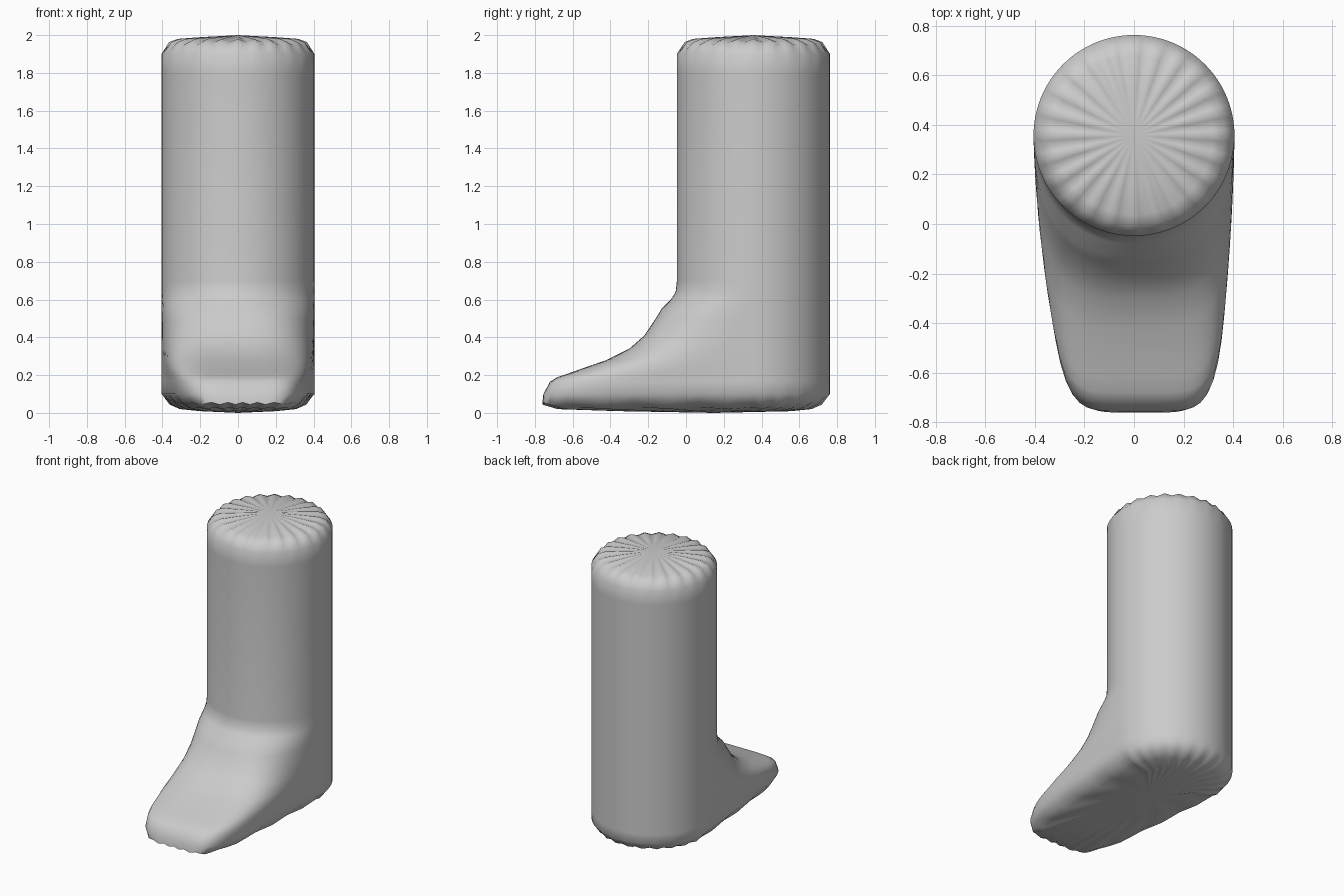
import bpy, bmesh, math

cube = bpy.data.objects.get("Cube")
if cube:
    bpy.data.objects.remove(cube, do_unlink=True)

SEGMENTS = 96
PLEATS = 24
AXIS_Y = 0.357
R = 0.405

# One plain grey material
grey = bpy.data.materials.new("plain grey")
grey.use_nodes = True
grey.diffuse_color = (0.6, 0.6, 0.6, 1)
grey.node_tree.nodes["Principled BSDF"].inputs["Base Color"].default_value = grey.diffuse_color

# Cross-sections from sole to crown: height, heel radius, front y, pleat depth
sole = [(0.012, 0.2, -0.35, 0.003), (0.025, 0.31, -0.68, 0.005),
        (0.05, 0.365, -0.76, 0.006), (0.1, R, -0.755, 0)]
instep = [(0.165, -0.72), (0.19, -0.68), (0.21, -0.62), (0.235, -0.55),
          (0.28, -0.42), (0.34, -0.3), (0.41, -0.22), (0.5, -0.16),
          (0.55, -0.13), (0.6, -0.08), (0.64, -0.055), (0.7, -0.048)]
crown = [(1.8, R, 0), (1.9, R, 0), (1.955, 0.365, 0.008),
         (1.972, 0.32, 0.008), (1.985, 0.2, 0.004)]
rows = sole + [(z, R, y, 0) for z, y in instep]
rows += [(z, r, AXIS_Y - r, p) for z, r, p in crown]


def ring(bm, z, r, front, pleat):
    """Round heel half, front half stretched into a squarer toe."""
    depth = AXIS_Y - front
    reach = max(0, min(1, (depth - r) / 0.7))
    power = 2 + 4 * reach
    verts = []
    for i in range(SEGMENTS):
        a = math.tau * i / SEGMENTS
        c, s = math.cos(a), math.sin(a)
        if s >= 0:
            x, y = r * c, AXIS_Y + r * s
        else:
            rho = (abs(c) ** power + abs(s) ** power) ** (-1 / power)
            ahead = -rho * s * depth / 1.117
            x = r * rho * c * (1 - 0.2 * ahead * reach) + 0.025 * ahead * reach
            y = AXIS_Y + rho * s * depth
        verts.append(bm.verts.new((x, y, z + pleat * math.cos(PLEATS * a))))
    return verts


# Leg and foot as one lofted skin
bm = bmesh.new()
rings = [ring(bm, *row) for row in rows]
for low, high in zip(rings, rings[1:]):
    for i in range(SEGMENTS):
        j = (i + 1) % SEGMENTS
        bm.faces.new((low[i], low[j], high[j], high[i]))

# Close the sole and the crown with fans
for loop, tip in ((rings[0], (0, 0.15, 0)), (rings[-1], (0, AXIS_Y, 2))):
    centre = bm.verts.new(tip)
    for i in range(SEGMENTS):
        bm.faces.new((loop[i], loop[(i + 1) % SEGMENTS], centre))
bmesh.ops.recalc_face_normals(bm, faces=bm.faces)

mesh = bpy.data.meshes.new("leg_with_foot")
bm.to_mesh(mesh)
bm.free()
mesh.materials.append(grey)
leg = bpy.data.objects.new("leg_with_foot", mesh)
bpy.context.collection.objects.link(leg)
bpy.context.view_layer.objects.active = leg
leg.select_set(True)
bpy.ops.object.shade_smooth_by_angle(angle=math.radians(60))
